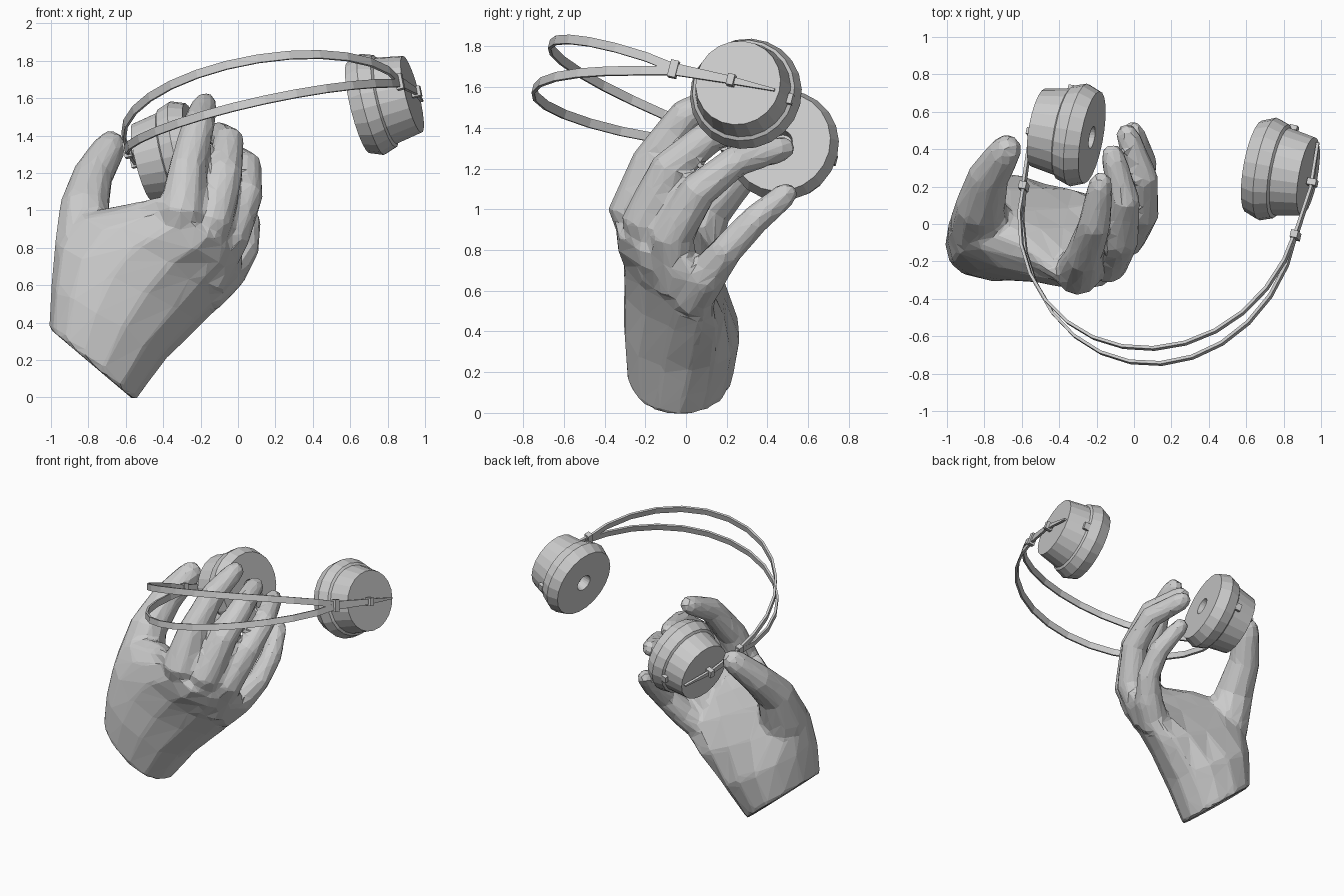
import bpy, bmesh, math
from mathutils import Vector

if "Cube" in bpy.data.objects:
    bpy.data.objects.remove(bpy.data.objects["Cube"])

grey = bpy.data.materials.new("plain grey")
grey.use_nodes = True
COLOUR = (0.6, 0.6, 0.6, 1)
grey.diffuse_color = COLOUR
grey.node_tree.nodes["Principled BSDF"].inputs["Base Color"].default_value = COLOUR


def loft(name, rings):
    """Skin a list of equal-sized point rings and cap both ends."""
    bm = bmesh.new()
    rows = [[bm.verts.new(p) for p in ring] for ring in rings]
    n = len(rows[0])
    for a, b in zip(rows, rows[1:]):
        for i in range(n):
            j = (i + 1) % n
            bm.faces.new((a[i], a[j], b[j], b[i]))
    bm.faces.new(rows[0])
    bm.faces.new(rows[-1])
    bmesh.ops.recalc_face_normals(bm, faces=bm.faces)
    mesh = bpy.data.meshes.new(name)
    bm.to_mesh(mesh)
    bm.free()
    mesh.materials.append(grey)
    obj = bpy.data.objects.new(name, mesh)
    bpy.context.collection.objects.link(obj)
    return obj


def angles(n, start=0.0):
    return [start + math.tau * i / n for i in range(n)]


# Palm and wrist: cross-sections from thumb side to little-finger side
# (thumb-side x, z), (little-side x, z), half thickness, y centre, bend at each side
sections = [
    ((-1.01, .37), (-.55, -.02), .26, -.03, -.08, 0),
    ((-1.0, .6), (-.38, .21), .29, -.02, -.06, .04),
    ((-.98, .82), (-.18, .4), .25, -.06, .02, .13),
    ((-.87, .98), (-.03, .55), .2, -.12, .1, .2),
    ((-.62, 1.03), (.02, .65), .165, -.185, .08, .24),
    ((-.44, 1.07), (.03, .75), .11, -.24, -.02, .25),
]
rings = []
for (ax, az), (bx, bz), thick, yc, bend_a, bend_b in sections:
    ring = []
    for t in angles(14):
        c = math.cos(t)
        bend = bend_b if c > 0 else bend_a
        ring.append(Vector(((ax + bx) / 2 + c * (bx - ax) / 2,
                            yc + bend * c * c + thick * math.sin(t),
                            (az + bz) / 2 + c * (bz - az) / 2)))
    rings.append(ring)
hand_parts = [loft("hand", rings)]


# Fingers: tapered tubes through their joints with a rounded tip
def finger(name, joints, radii):
    pts = [Vector(p) for p in joints]
    end = (pts[-1] - pts[-2]).normalized()
    r = radii[-1]
    pts += [pts[-1] + end * r * .7, pts[-1] + end * r * 1.1]
    radii = list(radii) + [r * .8, r * .4]
    rings = []
    for i, p in enumerate(pts):
        tangent = (pts[min(i + 1, len(pts) - 1)] - pts[max(i - 1, 0)]).normalized()
        side = tangent.cross(Vector((1, 0, 0))).normalized()
        other = tangent.cross(side)
        rings.append([p + radii[i] * (math.cos(t) * side + math.sin(t) * other)
                      for t in angles(10)])
    hand_parts.append(loft(name, rings))


finger("index_finger",
       [(-.34, -.17, .75), (-.3, -.26, 1.0), (-.27, -.17, 1.23), (-.21, 0, 1.46), (-.18, .2, 1.56)],
       (.11, .125, .1, .088, .07))
finger("middle_finger",
       [(-.24, -.12, .68), (-.14, -.2, .95), (-.07, -.08, 1.2), (-.05, .13, 1.37), (-.11, .35, 1.41)],
       (.12, .12, .098, .085, .068))
finger("ring_finger",
       [(-.18, -.04, .62), (-.04, -.07, .87), (.045, .06, 1.09), (.05, .25, 1.24), (-.03, .46, 1.295)],
       (.12, .11, .092, .08, .066))
finger("little_finger",
       [(-.18, .02, .55), (-.05, .1, .67), (.035, .2, .8), (.05, .33, .94), (.0, .48, 1.065)],
       (.11, .1, .08, .074, .062))
finger("thumb",
       [(-.76, -.06, .58), (-.82, 0, .82), (-.82, .1, 1.02), (-.775, .26, 1.19), (-.69, .385, 1.33)],
       (.2, .17, .135, .11, .09))

# Fuse the hand into one skin and facet it
bpy.ops.object.select_all(action='DESELECT')
for part in hand_parts:
    part.select_set(True)
hand = hand_parts[0]
bpy.context.view_layer.objects.active = hand
bpy.ops.object.join()
fuse = hand.modifiers.new("fuse", 'REMESH')
fuse.mode = 'VOXEL'
fuse.voxel_size = .018
soften = hand.modifiers.new("soften", 'SMOOTH')
soften.factor = .5
soften.iterations = 6
facet = hand.modifiers.new("facet", 'DECIMATE')
facet.ratio = .05

# Headset frame: across the ears, towards the band top, and sideways
CENTRE = Vector((.21, .385, 1.44))
ACROSS = Vector((.957, -.172, .24)).normalized()
TOP = Vector((-.215, -.957, .2))
TOP = (TOP - TOP.dot(ACROSS) * ACROSS).normalized()
SIDE = TOP.cross(ACROSS)


def at(e, u, w):
    return CENTRE + ACROSS * e + TOP * u + SIDE * w


def strip(name, path, width, thick):
    """Flat strap through (across, top, side) points; width may taper."""
    rings = []
    for i, p in enumerate(path):
        a, b = path[max(i - 1, 0)], path[min(i + 1, len(path) - 1)]
        de, du = b[0] - a[0], b[1] - a[1]
        length = math.hypot(de, du)
        ne, nu = -du / length * thick / 2, de / length * thick / 2
        h = width[i] / 2
        rings.append([at(p[0] + s * ne, p[1] + s * nu, p[2] + k * h)
                      for s, k in ((-1, -1), (1, -1), (1, 1), (-1, 1))])
    loft(name, rings)


def block(name, e, u, w, size_e, size_u, size_w):
    strip(name, [(e, u - size_u / 2, w), (e, u + size_u / 2, w)], (size_w, size_w), size_e)


# Twin head bands that spread apart at the top
STEPS = 14
for name, spread, rise in (("upper_band", .12, .82), ("lower_band", -.12, .845)):
    path = []
    for i in range(STEPS + 1):
        t = math.pi * i / STEPS
        path.append((.76 * math.cos(t), .3 + rise * math.sin(t),
                     spread * math.sin(t) ** .8 if 0 < i < STEPS else 0))
    strip(name, path, [.045] * len(path), .016)

# Ear cups, arms and fittings, mirrored across the headset
cup_profile = [(.755, .212), (.61, .238), (.6, .255), (.53, .279), (.455, .25), (.455, .06), (.52, .05)]
for label, s in (("left", 1), ("right", -1)):
    loft(label + "_ear_cup",
         [[at(s * e, r * math.cos(t), r * math.sin(t)) for t in angles(22)]
          for e, r in cup_profile])
    strip(label + "_arm",
          [(s * .76, .34, 0), (s * .785, .06, 0), (s * .765, -.19, 0)], (.06, .04, .012), .016)
    block(label + "_band_clip", s * .76, .33, 0, .04, .04, .085)
    block(label + "_pivot", s * .785, .03, 0, .05, .035, .055)
    block(label + "_rim_catch", s * .62, -.245, 0, .04, .025, .05)
